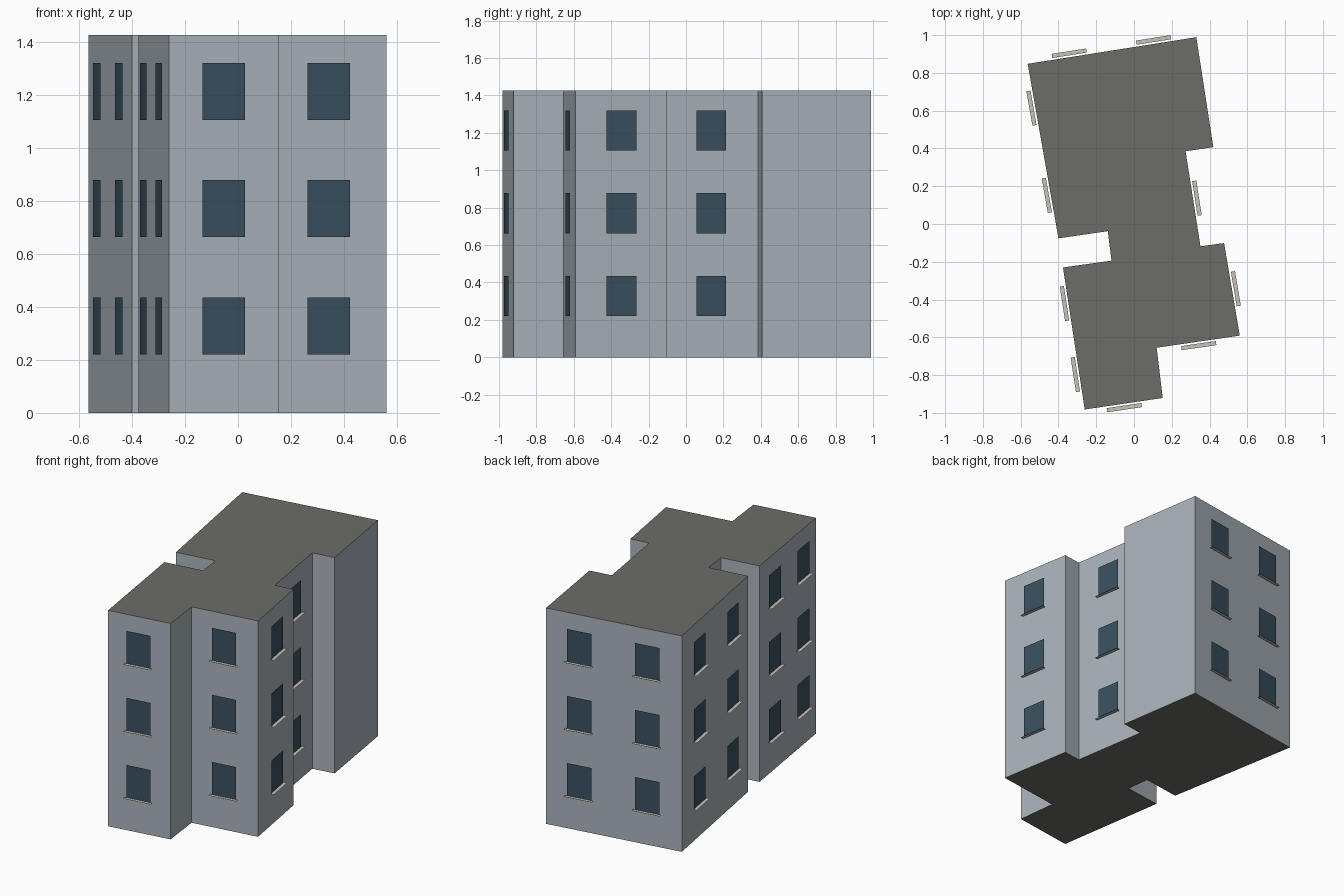
import bpy, bmesh
from mathutils import Vector

if "Cube" in bpy.data.objects:
    bpy.data.objects.remove(bpy.data.objects["Cube"])

HEIGHT = 1.425
FLOORS = (0.22, 0.663, 1.105)       # window bottoms per storey
WIN_W, WIN_H = 0.162, 0.215
SILL_W = 0.185
PANE_OFF, SILL_OFF = 0.01, 0.032    # distances out from the wall

# Counter-clockwise footprint: x, y, number of windows per storey on the wall that follows
PLAN = [(-0.261, -0.982, 1), (0.152, -0.921, 0), (0.12, -0.655, 1), (0.56, -0.591, 1),
        (0.477, -0.101, 0), (0.352, -0.118, 1), (0.273, 0.385, 0), (0.42, 0.407, 0),
        (0.33, 0.989, 2), (-0.563, 0.848, 2), (-0.4, -0.076, 0), (-0.139, -0.038, 0),
        (-0.119, -0.194, 0), (-0.376, -0.23, 2)]


def material(name, rgb):
    m = bpy.data.materials.new(name)
    m.diffuse_color = (*rgb, 1)
    m.use_nodes = True
    m.node_tree.nodes["Principled BSDF"].inputs["Base Color"].default_value = m.diffuse_color
    return m


def make_object(name, bm, mats):
    mesh = bpy.data.meshes.new(name)
    bm.to_mesh(mesh)
    bm.free()
    for m in mats:
        mesh.materials.append(m)
    ob = bpy.data.objects.new(name, mesh)
    bpy.context.collection.objects.link(ob)
    return ob


def quad(bm, *pts):
    bm.faces.new([bm.verts.new(p) for p in pts])


wall_mat = material("wall", (0.40, 0.45, 0.49))
roof_mat = material("roof", (0.15, 0.155, 0.135))
glass_mat = material("glass", (0.04, 0.08, 0.115))
sill_mat = material("sill", (0.58, 0.55, 0.49))

# Building body: footprint extruded upward, caps in the roof colour
bm = bmesh.new()
base = bm.faces.new([bm.verts.new((x, y, 0)) for x, y, _ in PLAN])
ext = bmesh.ops.extrude_face_region(bm, geom=[base], use_keep_orig=True)
top = [v for v in ext["geom"] if isinstance(v, bmesh.types.BMVert)]
bmesh.ops.translate(bm, verts=top, vec=(0, 0, HEIGHT))
bmesh.ops.recalc_face_normals(bm, faces=bm.faces)
for f in bm.faces:
    f.material_index = 1 if abs(f.normal.z) > 0.5 else 0
make_object("building_body", bm, [wall_mat, roof_mat])

# Window panes just proud of the walls, each with a thin flat sill
panes, sills = bmesh.new(), bmesh.new()
for i, (x, y, count) in enumerate(PLAN):
    a = Vector((x, y, 0))
    b = Vector((*PLAN[(i + 1) % len(PLAN)][:2], 0))
    along = (b - a).normalized()
    out = Vector((along.y, -along.x, 0))
    for k in range(count):
        mid = a.lerp(b, (k + 0.5) / count) + out * PANE_OFF
        for z in FLOORS:
            c = mid + Vector((0, 0, z))
            w, s = along * WIN_W / 2, along * SILL_W / 2
            up, lip = Vector((0, 0, WIN_H)), out * (SILL_OFF - PANE_OFF)
            quad(panes, c - w, c + w, c + w + up, c - w + up)
            quad(sills, c - s, c - s + lip, c + s + lip, c + s)
make_object("window_panes", panes, [glass_mat])
make_object("window_sills", sills, [sill_mat])
